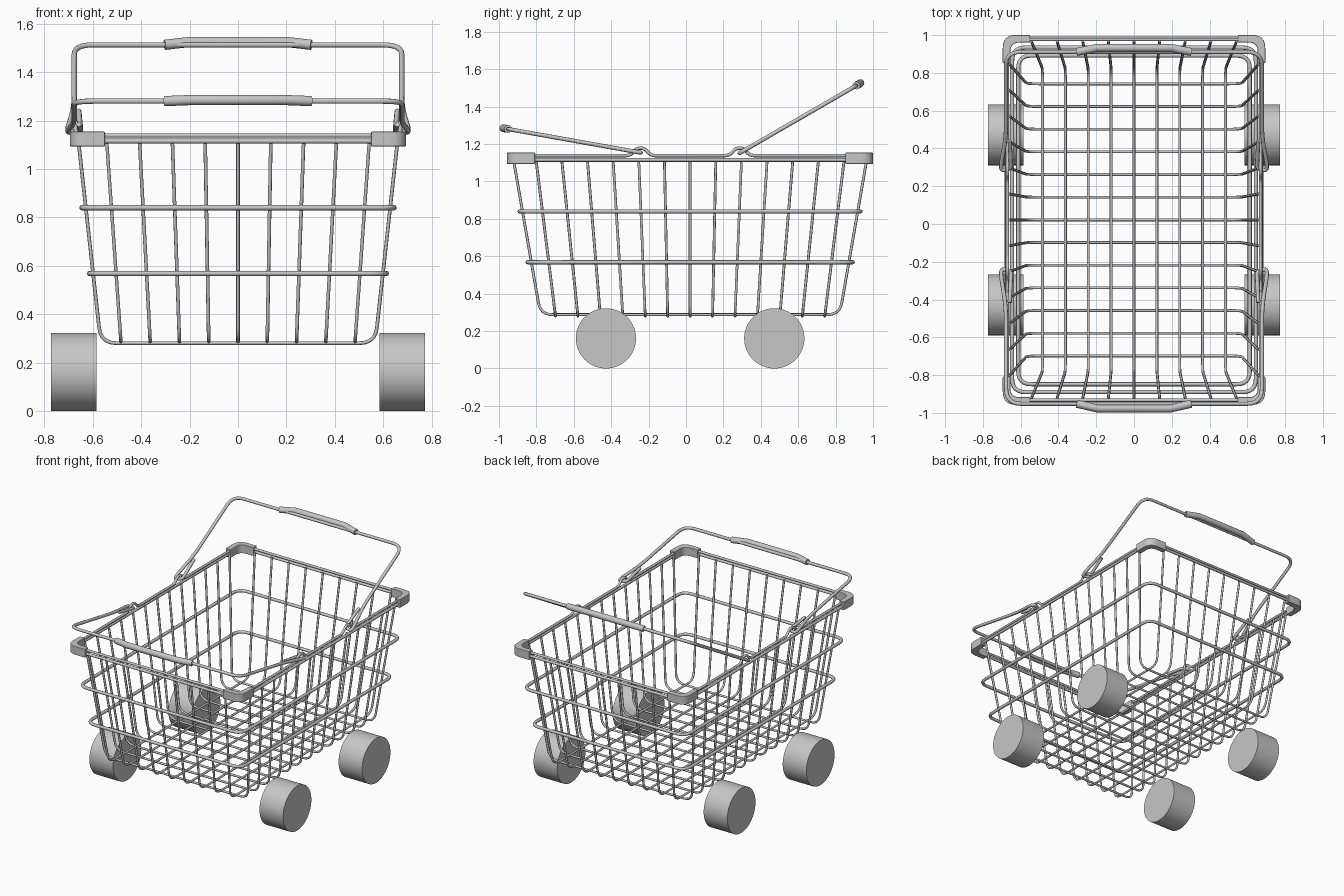
import bpy
import bmesh
import math
from mathutils import Vector

cube = bpy.data.objects.get("Cube")
if cube:
    bpy.data.objects.remove(cube, do_unlink=True)

GREY = (0.57, 0.57, 0.57, 1.0)
steel = bpy.data.materials.new("steel_grey")
steel.use_nodes = True
steel.diffuse_color = GREY
steel.node_tree.nodes["Principled BSDF"].inputs["Base Color"].default_value = GREY

CY = 0.022           # basket centre along y
RIM_Z = 1.12
FLARE = 1.145        # wall spread from floor to rim


def activate(obj):
    bpy.ops.object.select_all(action="DESELECT")
    obj.select_set(True)
    bpy.context.view_layer.objects.active = obj


def rounded(points, radius, cyclic=False, steps=6):
    """Replace each corner of a polyline with a smooth bend."""
    pts = [Vector(p) for p in points]
    n = len(pts)
    out = []
    for i, p in enumerate(pts):
        if not cyclic and i in (0, n - 1):
            out.append(p)
            continue
        a, b = pts[i - 1] - p, pts[(i + 1) % n] - p
        cut = min(radius, a.length * 0.48, b.length * 0.48)
        a, b = p + a.normalized() * cut, p + b.normalized() * cut
        for k in range(steps + 1):
            t = k / steps
            out.append(a * (1 - t) ** 2 + p * 2 * t * (1 - t) + b * t * t)
    return out


def tubes(name, paths, radius, cyclic=False, sides=2):
    """One mesh made of round wires along the given paths."""
    curve = bpy.data.curves.new(name, "CURVE")
    curve.dimensions = "3D"
    curve.bevel_depth = radius
    curve.bevel_resolution = sides
    curve.use_fill_caps = True
    for path in paths:
        spline = curve.splines.new("POLY")
        spline.points.add(len(path) - 1)
        for sp, p in zip(spline.points, path):
            sp.co = (*p, 1)
        spline.use_cyclic_u = cyclic
    obj = bpy.data.objects.new(name, curve)
    bpy.context.collection.objects.link(obj)
    curve.materials.append(steel)
    activate(obj)
    bpy.ops.object.convert(target="MESH")
    bpy.ops.object.shade_smooth_by_angle(angle=math.radians(50))


def ring(hx, hy, z):
    corners = [(-hx, CY - hy, z), (hx, CY - hy, z), (hx, CY + hy, z), (-hx, CY + hy, z)]
    return rounded(corners, 0.07, True)


# Basket wires: U-shaped, crossing at the floor and fanning out up the walls
cross, lengthwise = [], []
for i in range(-6, 7):
    v = 0.12 * i
    cross.append(rounded([(s * x, CY + v * k, z) for s, x, k, z in (
        (-1, 0.66, FLARE, RIM_Z), (-1, 0.567, 1, 0.28),
        (1, 0.567, 1, 0.28), (1, 0.66, FLARE, RIM_Z))], 0.065))
for i in range(-4, 5):
    v = 0.121 * i
    lengthwise.append(rounded([(v * k, CY + s * y, z) for s, y, k, z in (
        (-1, 0.945, FLARE * 0.98, RIM_Z), (-1, 0.80, 1, 0.288),
        (1, 0.80, 1, 0.288), (1, 0.945, FLARE * 0.98, RIM_Z))], 0.065))
tubes("cross_wires", cross, 0.0075)
tubes("lengthwise_wires", lengthwise, 0.0075)

# Horizontal bands around the walls
tubes("upper_band", [ring(0.645, 0.912, 0.84)], 0.011, True)
tubes("lower_band", [ring(0.613, 0.87, 0.568)], 0.011, True)
tubes("rim_lower_wire", [ring(0.675, 0.96, 1.115)], 0.01, True)

# Upper rim wire, with a raised loop at each handle pivot
hump = [(0.21, 0), (0.245, 0.04), (0.285, 0.04), (0.32, 0)]
side = [(-y, h) for y, h in reversed(hump)] + hump
hx, hy, top = 0.67, 0.955, 1.138
path = [(hx, CY - hy, top)] + [(hx, CY + y, top + h) for y, h in side] + [(hx, CY + hy, top)]
path += [(-x, 2 * CY - y, z) for x, y, z in path]
tubes("rim_upper_wire", [rounded(path, 0.07, True)], 0.009, True)


# Corner caps: bent strips on the rim
def corner_cap(name, sx, sy):
    def strip(x, y, r):
        return rounded([(x, 0.83, 0), (x, y, 0), (0.55, y, 0)], r)
    outline = strip(0.695, 0.979, 0.075) + strip(0.655, 0.939, 0.05)[::-1]
    bm = bmesh.new()
    face = bm.faces.new([bm.verts.new((sx * p.x, CY + sy * p.y, 1.093)) for p in outline])
    grown = bmesh.ops.extrude_face_region(bm, geom=[face])["geom"]
    moved = [g for g in grown if isinstance(g, bmesh.types.BMVert)]
    bmesh.ops.translate(bm, verts=moved, vec=(0, 0, 0.061))
    bmesh.ops.recalc_face_normals(bm, faces=bm.faces)
    mesh = bpy.data.meshes.new(name)
    bm.to_mesh(mesh)
    bm.free()
    mesh.materials.append(steel)
    obj = bpy.data.objects.new(name, mesh)
    bpy.context.collection.objects.link(obj)
    activate(obj)
    bpy.ops.object.shade_smooth_by_angle(angle=math.radians(35))
    bevel = obj.modifiers.new("soft_edges", "BEVEL")
    bevel.width = 0.004
    bevel.segments = 2
    bevel.limit_method = "ANGLE"
    bevel.angle_limit = math.radians(50)
    bevel.harden_normals = True


# Handles: a bent wire hooked to the rim, with a thick bowed grip
def handle(name, y0, dy, dz):
    d = Vector((0, dy, dz)).normalized()

    def place(points):
        return [Vector((x, y0, 1.155)) + d * s for x, s in points]
    half = [(0.658, 0.17), (0.65, 0.0), (0.703, -0.01), (0.703, 0.03), (0.677, 0.2), (0.677, 0.715)]
    wire = half + [(-x, s) for x, s in reversed(half)]
    tubes(name + "_wire", [rounded(place(wire), 0.08)], 0.011)
    grip = [(-0.303, 0.715), (-0.195, 0.74), (0.195, 0.74), (0.303, 0.715)]
    tubes(name + "_grip", [place(grip)], 0.021, sides=4)


handle("front_handle", CY - 0.27, -0.73, 0.13)
handle("back_handle", CY + 0.27, 0.64, 0.37)

# Wheels and caps, one per corner
for sx, lr in ((1, "left"), (-1, "right")):
    for sy, fb in ((-1, "front"), (1, "back")):
        corner_cap(f"{fb}_{lr}_corner_cap", sx, sy)
        bpy.ops.mesh.primitive_cylinder_add(
            vertices=64, radius=0.161, depth=0.188,
            location=(sx * 0.678, CY + sy * 0.45, 0.161),
            rotation=(0, math.pi / 2, 0))
        wheel = bpy.context.object
        wheel.name = f"{fb}_{lr}_wheel"
        wheel.data.materials.append(steel)
        bpy.ops.object.shade_smooth_by_angle(angle=math.radians(30))
